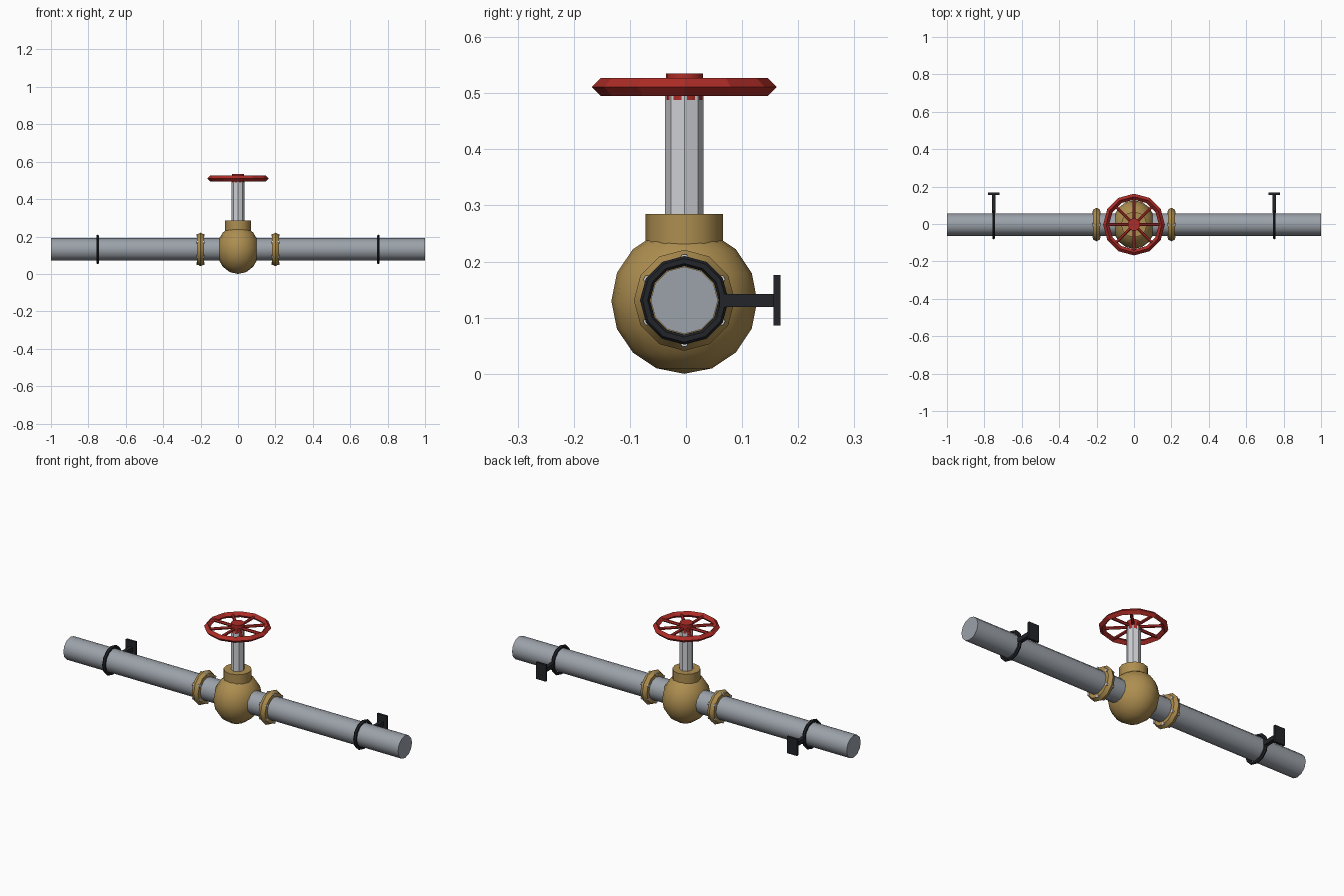
import bpy, bmesh, math
from mathutils import Matrix, Vector

if "Cube" in bpy.data.objects:
    bpy.data.objects.remove(bpy.data.objects["Cube"])

CY, CZ = -0.003, 0.131          # pipe axis


def mat(name, col):
    m = bpy.data.materials.new(name)
    m.diffuse_color = (*col, 1)
    m.use_nodes = True
    m.node_tree.nodes["Principled BSDF"].inputs["Base Color"].default_value = m.diffuse_color
    return m


BRASS = mat("brass", (0.42, 0.27, 0.08))
RED = mat("red_paint", (0.42, 0.025, 0.02))
BLACK = mat("black_iron", (0.016, 0.018, 0.022))
STEEL = mat("steel", (0.62, 0.63, 0.66))
PIPE = mat("pipe_grey", (0.33, 0.36, 0.40))


def finish(name, bm, m, smooth=None):
    bmesh.ops.recalc_face_normals(bm, faces=bm.faces)
    me = bpy.data.meshes.new(name)
    bm.to_mesh(me)
    bm.free()
    ob = bpy.data.objects.new(name, me)
    bpy.context.collection.objects.link(ob)
    me.materials.append(m)
    if smooth:
        bpy.ops.object.select_all(action='DESELECT')
        ob.select_set(True)
        bpy.context.view_layer.objects.active = ob
        bpy.ops.object.shade_smooth_by_angle(angle=math.radians(smooth))
    return ob


def add_cyl(bm, a, b, r, n, spin=0.0):
    a, b = Vector(a), Vector(b)
    d = b - a
    rot = Vector((0, 0, 1)).rotation_difference(d).to_matrix().to_4x4()
    M = Matrix.Translation((a + b) / 2) @ rot @ Matrix.Rotation(spin, 4, 'Z')
    bmesh.ops.create_cone(bm, cap_ends=True, segments=n, radius1=r, radius2=r,
                          depth=d.length, matrix=M)


def cyl(name, a, b, r, n, m, smooth=None, spin=0.0):
    bm = bmesh.new()
    add_cyl(bm, a, b, r, n, spin)
    return finish(name, bm, m, smooth)


def torus(name, loc, axis, R, r, n, k, m, smooth=None):
    bm = bmesh.new()
    rings = []
    for i in range(n):
        t = 2 * math.pi * i / n
        ring = []
        for j in range(k):
            p = 2 * math.pi * j / k
            q = R + r * math.cos(p)
            u, v, w = q * math.cos(t), q * math.sin(t), r * math.sin(p)
            co = (w, u, v) if axis == 'X' else (u, v, w)
            ring.append(bm.verts.new(Vector(loc) + Vector(co)))
        rings.append(ring)
    for i in range(n):
        a, b = rings[i], rings[(i + 1) % n]
        for j in range(k):
            bm.faces.new((a[j], b[j], b[(j + 1) % k], a[(j + 1) % k]))
    return finish(name, bm, m, smooth)


def add_box(bm, lo, hi):
    lo, hi = Vector(lo), Vector(hi)
    M = Matrix.Translation((lo + hi) / 2) @ Matrix.Diagonal((*(hi - lo), 1))
    bmesh.ops.create_cube(bm, size=1, matrix=M)


# main pipe
cyl("pipe", (-1, CY, CZ), (1, CY, CZ), 0.06, 12, PIPE, 35)

# round valve body
bm = bmesh.new()
bmesh.ops.create_uvsphere(bm, u_segments=16, v_segments=8, radius=0.13,
                          matrix=Matrix.Translation((0, CY, 0.13)) @ Matrix.Diagonal((0.88, 1, 1, 1)))
finish("valve_body", bm, BRASS, 35)

# bonnet and stem
cyl("bonnet", (0, CY, 0.2), (0, CY, 0.285), 0.069, 12, BRASS, 35)
cyl("stem", (0, CY, 0.25), (0, CY, 0.51), 0.034, 8, STEEL)

# handwheel: rim, hub, spokes
torus("handwheel_rim", (0, CY, 0.511), 'Z', 0.149, 0.016, 12, 4, RED)
cyl("handwheel_hub", (0, CY, 0.488), (0, CY, 0.535), 0.033, 16, RED, 30)
bm = bmesh.new()
for i in range(8):
    t = math.pi * i / 4
    c, s = math.cos(t), math.sin(t)
    add_cyl(bm, (0.02 * c, CY + 0.02 * s, 0.511), (0.147 * c, CY + 0.147 * s, 0.511), 0.008, 6)
finish("handwheel_spokes", bm, RED)

for side, word in ((-1, "left"), (1, "right")):
    # flange ring with six bolts
    x = 0.2 * side
    torus(word + "_flange", (x, CY, CZ), 'X', 0.068, 0.022, 12, 6, BRASS, 35)
    bm = bmesh.new()
    for i in range(6):
        t = math.pi * (i / 3 + 1 / 6)
        y, z = CY + 0.075 * math.cos(t), CZ + 0.075 * math.sin(t)
        add_cyl(bm, (x - 0.022, y, z), (x + 0.022, y, z), 0.008, 6)
    finish(word + "_flange_bolts", bm, STEEL)
    # pipe clamp with wall bracket
    x = 0.75 * side
    torus(word + "_clamp_ring", (x, CY, CZ), 'X', 0.07, 0.009, 12, 6, BLACK, 35)
    bm = bmesh.new()
    add_box(bm, (x - 0.01, 0.06, CZ - 0.0115), (x + 0.01, 0.158, CZ + 0.0115))
    add_box(bm, (x - 0.03, 0.156, CZ - 0.045), (x + 0.03, 0.168, CZ + 0.045))
    finish(word + "_wall_bracket", bm, BLACK)
